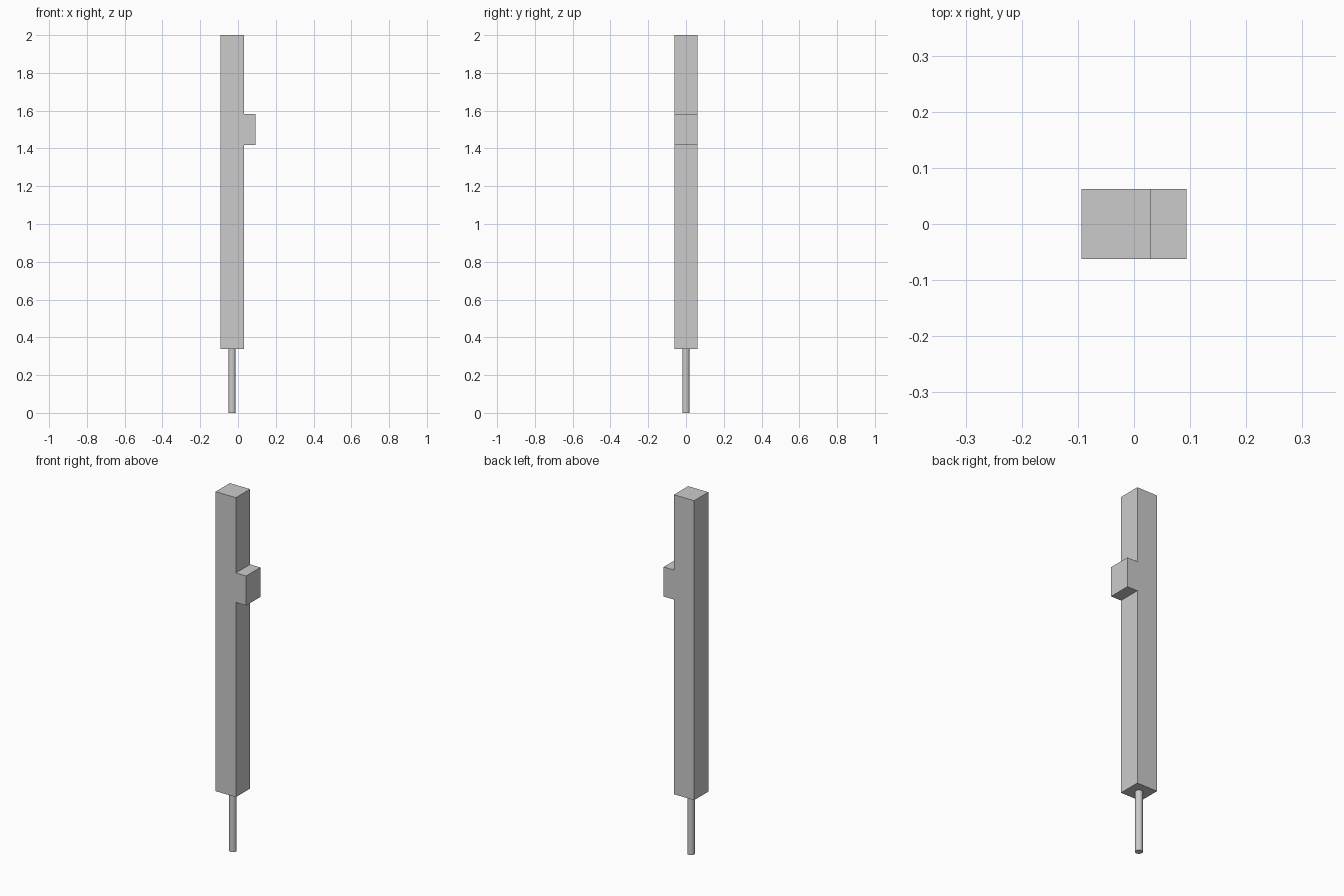
import bpy, bmesh, math

if "Cube" in bpy.data.objects:
    bpy.data.objects.remove(bpy.data.objects["Cube"])

HALF = 0.0622           # half the post's square width
POST_X = -0.0315        # post centre line
BASE, TOP = 0.337, 2.0
left, right, tip = POST_X - HALF, POST_X + HALF, 0.0937

# Square post with a side block: one profile extruded from front to back
profile = [(left, BASE), (right, BASE), (right, 1.418), (tip, 1.418),
           (tip, 1.582), (right, 1.582), (right, TOP), (left, TOP)]
bm = bmesh.new()
face = bm.faces.new([bm.verts.new((x, -HALF, z)) for x, z in profile])
ext = bmesh.ops.extrude_face_region(bm, geom=[face])
bmesh.ops.translate(bm, vec=(0, 2 * HALF, 0),
                    verts=[g for g in ext["geom"] if isinstance(g, bmesh.types.BMVert)])
bmesh.ops.recalc_face_normals(bm, faces=bm.faces)
mesh = bpy.data.meshes.new("post_with_side_block")
bm.to_mesh(mesh)
bm.free()
post = bpy.data.objects.new("post_with_side_block", mesh)
bpy.context.collection.objects.link(post)

# Thin round ground pin under the post
bpy.ops.mesh.primitive_cylinder_add(vertices=24, radius=0.019, depth=BASE,
                                    location=(POST_X, 0, BASE / 2))
pin = bpy.context.object
pin.name = "ground_pin"
bpy.ops.object.shade_smooth_by_angle(angle=math.radians(30))
